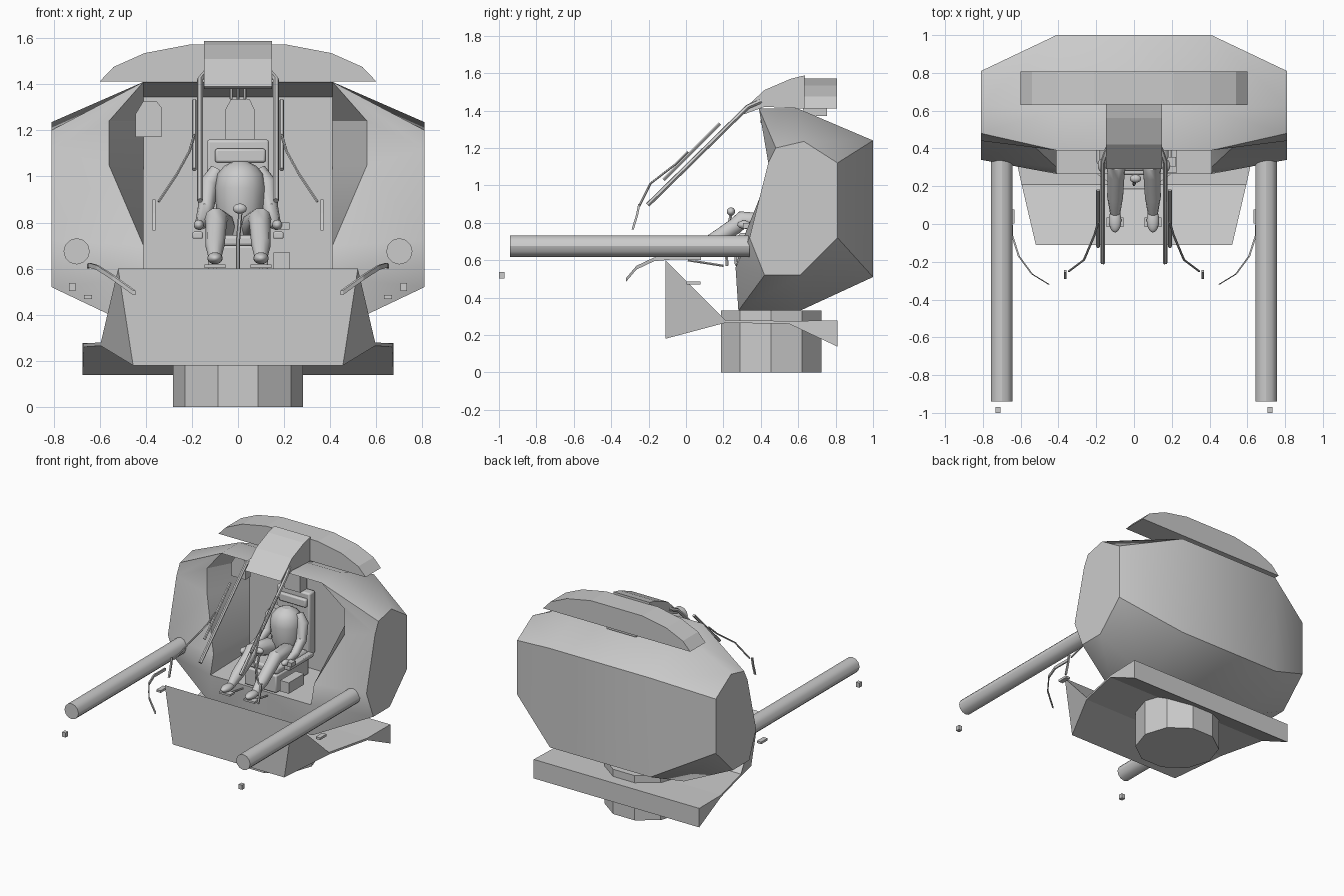
import bpy, math
from mathutils import Vector

if "Cube" in bpy.data.objects:
    bpy.data.objects.remove(bpy.data.objects["Cube"])


def finish(ob, name, angle=30):
    ob.name = name
    bpy.ops.object.select_all(action='DESELECT')
    ob.select_set(True)
    bpy.context.view_layer.objects.active = ob
    if angle:
        bpy.ops.object.shade_smooth_by_angle(angle=math.radians(angle))
    return ob


def mesh(name, verts, faces, mirror=False, angle=30):
    import bmesh
    bm = bmesh.new()
    vs = [bm.verts.new(v) for v in verts]
    for f in faces:
        bm.faces.new([vs[i] for i in f])
    if mirror:
        geo = bmesh.ops.duplicate(bm, geom=bm.verts[:] + bm.edges[:] + bm.faces[:])
        for g in geo['geom']:
            if isinstance(g, bmesh.types.BMVert):
                g.co.x *= -1
    bmesh.ops.remove_doubles(bm, verts=bm.verts, dist=1e-4)
    bmesh.ops.dissolve_degenerate(bm, edges=bm.edges, dist=1e-5)
    bmesh.ops.recalc_face_normals(bm, faces=bm.faces)
    me = bpy.data.meshes.new(name)
    bm.to_mesh(me)
    bm.free()
    ob = bpy.data.objects.new(name, me)
    bpy.context.collection.objects.link(ob)
    return finish(ob, name, angle)


def strip(verts, faces, a, b, closed):
    """Add quads between two equal point lists."""
    o, n = len(verts), len(a)
    verts += a + b
    for i in range(n if closed else n - 1):
        j = (i + 1) % n
        faces.append((o + i, o + j, o + n + j, o + n + i))


def loft(name, rings, angle=0):
    verts, n = [p for r in rings for p in r], len(rings[0])
    faces = [tuple(range(n)), tuple(range(len(verts) - n, len(verts)))]
    for k in range(len(rings) - 1):
        for i in range(n):
            j = (i + 1) % n
            faces.append((k*n + i, k*n + j, k*n + n + j, k*n + n + i))
    return mesh(name, verts, faces, angle=angle)


def box(name, c, s, rx=0, bevel=0):
    bpy.ops.mesh.primitive_cube_add(size=1, location=c, rotation=(math.radians(rx), 0, 0))
    ob = bpy.context.object
    ob.scale = s
    bpy.ops.object.transform_apply(location=False, rotation=False)
    if bevel:
        m = ob.modifiers.new("bevel", 'BEVEL')
        m.width, m.segments = bevel, 2
    return finish(ob, name)


def tube(name, pts, radii, res=1):
    cu = bpy.data.curves.new(name, 'CURVE')
    cu.dimensions, cu.bevel_depth, cu.bevel_resolution, cu.use_fill_caps = '3D', 1, res, True
    sp = cu.splines.new('POLY')
    sp.points.add(len(pts) - 1)
    for i, p in enumerate(pts):
        sp.points[i].co = (*p, 1)
        sp.points[i].radius = radii[i] if isinstance(radii, (list, tuple)) else radii
    ob = bpy.data.objects.new(name, cu)
    bpy.context.collection.objects.link(ob)
    finish(ob, name, 0)
    bpy.ops.object.convert(target='MESH')
    return finish(bpy.context.object, name, 40)


def ball(name, c, s):
    bpy.ops.mesh.primitive_uv_sphere_add(segments=20, ring_count=12, radius=1, location=c)
    bpy.context.object.scale = s
    return finish(bpy.context.object, name, 60)


def cyl(name, c, r, d, n, rot):
    bpy.ops.mesh.primitive_cylinder_add(vertices=n, radius=r, depth=d, location=c, rotation=rot)
    return finish(bpy.context.object, name)


# Hull: faceted shell, right half then mirrored, with hollow cockpit
X = lambda x, yz: [(x, y, z) for y, z in yz]
side = X(.81, [(.48, 1.20), (.63, 1.235), (.81, 1.12), (.81, .72), (.61, .52),
               (.42, .52), (.34, .72), (.34, .72), (.44, 1.12), (.44, 1.12)])
mid = X(.41, [(.39, 1.41), (.60, 1.41), (1, 1.24), (1, .51), (.61, .33), (.28, .33), (.265, .56)])
rim = [(.41, .30, .70), (.56, .44, 1.05), (.56, .44, 1.24)]
back = X(.41, [(.72, .57), (.72, .70), (.72, 1.05), (.72, 1.24), (.72, 1.345)])
V, F = [], []
strip(V, F, side, mid + rim, True)
strip(V, F, [mid[6]] + rim + [mid[0]], back, False)
loop = mid + [back[0], back[-1]]
strip(V, F, loop, [(0, y, z) for _, y, z in loop], True)
F.append(tuple(len(V) + i for i in range(6)) + (len(V) + 6, len(V) + 7))
V += side[:7] + [side[8]]
mesh("hull", V, F, mirror=True)

# Pedestal and lower skirt
cyl("pedestal", (0, .455, .165), .283, .33, 10, (0, 0, math.pi / 2))
loft("skirt", [[(-a, y, t), (a, y, t), (b, y, u), (-b, y, u)] for y, a, t, b, u in
               [(-.11, .52, .60, .455, .18), (.21, .595, .28, .595, .265),
                (.55, .67, .275, .67, .26), (.81, .675, .278, .675, .138)]])

# Roof visor and central hood
arc = [(-.60, 1.412), (-.54, 1.475), (-.405, 1.535), (-.21, 1.572)]
arc += [(-x, z) for x, z in reversed(arc)]
loft("roof_visor", [[(x, y, z) for x, z in arc] for y in (.63, .808)])
box("visor_mount", (0, .69, 1.395), (.24, .13, .05))
hood = [(.635, 1.588), (.56, 1.57), (.42, 1.51), (.29, 1.39), (.31, 1.38), (.42, 1.42), (.635, 1.41)]
loft("roof_hood", [X(-.147, hood), X(.147, hood)])

for s in (-1, 1):
    # Side barrels with small nose blocks
    cyl("barrel", (s*.70, -.30, .675), .057, 1.28, 12, (math.pi / 2, 0, 0))
    box("nose_block", (s*.72, -.985, .52), (.028, .03, .034))
    box("side_lug", (s*.65, .04, .477), (.035, .075, .016))
    # Canopy rails, linkages and hand plates
    tube("canopy_rail", [(s*.14, .40, 1.45), (s*.165, .33, 1.42), (s*.165, -.205, .895)], .013)
    tube("canopy_strut", [(s*.19, .18, 1.33), (s*.19, -.12, 1.03)], .010)
    tube("linkage", [(s*.19, .01, 1.18), (s*.21, -.06, 1.11), (s*.265, -.19, 1.01),
                     (s*.345, -.25, .89)], .006)
    loft("hand_plate", [[(s*.358, y - .006, z), (s*.37, y - .006, z), (s*.37, y + .006, z),
                         (s*.358, y + .006, z)] for y, z in [(-.25, .90), (-.262, .84), (-.285, .765)]])
    # Curved guard horns
    horn = [(.65, .08, .61), (.645, -.06, .615), (.61, -.17, .605), (.54, -.265, .56), (.45, -.32, .495)]
    loft("guard_horn", [[(s*x - .005, y, z - .01), (s*x + .005, y, z - .01),
                         (s*x + .005, y, z + .01), (s*x - .005, y, z + .01)] for x, y, z in horn])
    # Pilot limbs
    tube("pilot_leg", [(s*.05, .55, .76), (s*.075, .45, .79), (s*.095, .30, .815), (s*.095, .26, .78),
                       (s*.10, .14, .70), (s*.10, .05, .64)],
         [.045, .06, .05, .045, .042, .026], 3)
    ball("pilot_foot", (s*.10, .02, .645), (.033, .065, .026))
    tube("pilot_arm", [(s*.09, .58, 1.03), (s*.125, .57, .97), (s*.14, .54, .86), (s*.155, .44, .80),
                       (s*.165, .34, .785)], [.03, .042, .035, .03, .018], 3)
    ball("pilot_hand", (s*.17, .31, .79), (.022, .035, .022))
    # Pedals, armrests
    box("pedal", (s*.10, .01, .61), (.09, .05, .014))
    tube("pedal_arm", [(s*.10, .01, .60), (s*.10, .20, .57)], .007)
    box("armrest", (s*.175, .46, .745), (.045, .28, .03), bevel=.006)

# Pilot torso
tube("pilot_torso", [(.01, .55, z) for z in (.72, .78, .86, .95, 1.01, 1.045, 1.065)],
     [.07, .095, .105, .112, .10, .07, .03], 4)

# Seat
box("seat_base", (0, .45, .635), (.26, .38, .13), bevel=.01)
box("seat_cushion", (0, .46, .72), (.25, .36, .05), bevel=.015)
box("seat_back", (0, .675, .93), (.27, .07, .46), bevel=.012)
box("shoulder_pad", (.01, .64, 1.09), (.22, .05, .06), bevel=.01)
head = [(-.055, 1.16), (.072, 1.16), (.072, 1.29), (.05, 1.335), (-.03, 1.335), (-.055, 1.29)]
loft("headrest", [[(x, y, z) for x, z in head] for y in (.62, .70)])

# Cockpit fittings
panel = [(-.445, 1.17), (-.332, 1.17), (-.332, 1.30), (-.355, 1.328), (-.41, 1.328), (-.445, 1.27)]
loft("wall_panel", [[(x, y, z) for x, z in panel] for y in (.56, .62)])
box("console", (.19, .36, .63), (.07, .18, .08))
box("throttle_box", (.19, .33, .785), (.065, .05, .03))
tube("control_stick", [(0, .22, .57), (0, .21, .72), (.01, .24, .84)], .009)
ball("stick_grip", (.008, .24, .86), (.03, .022, .022))
for x in (-.03, .0, .03):
    tube("ceiling_hook", [(x, .42, 1.40), (x, .40, 1.335)], .006)
